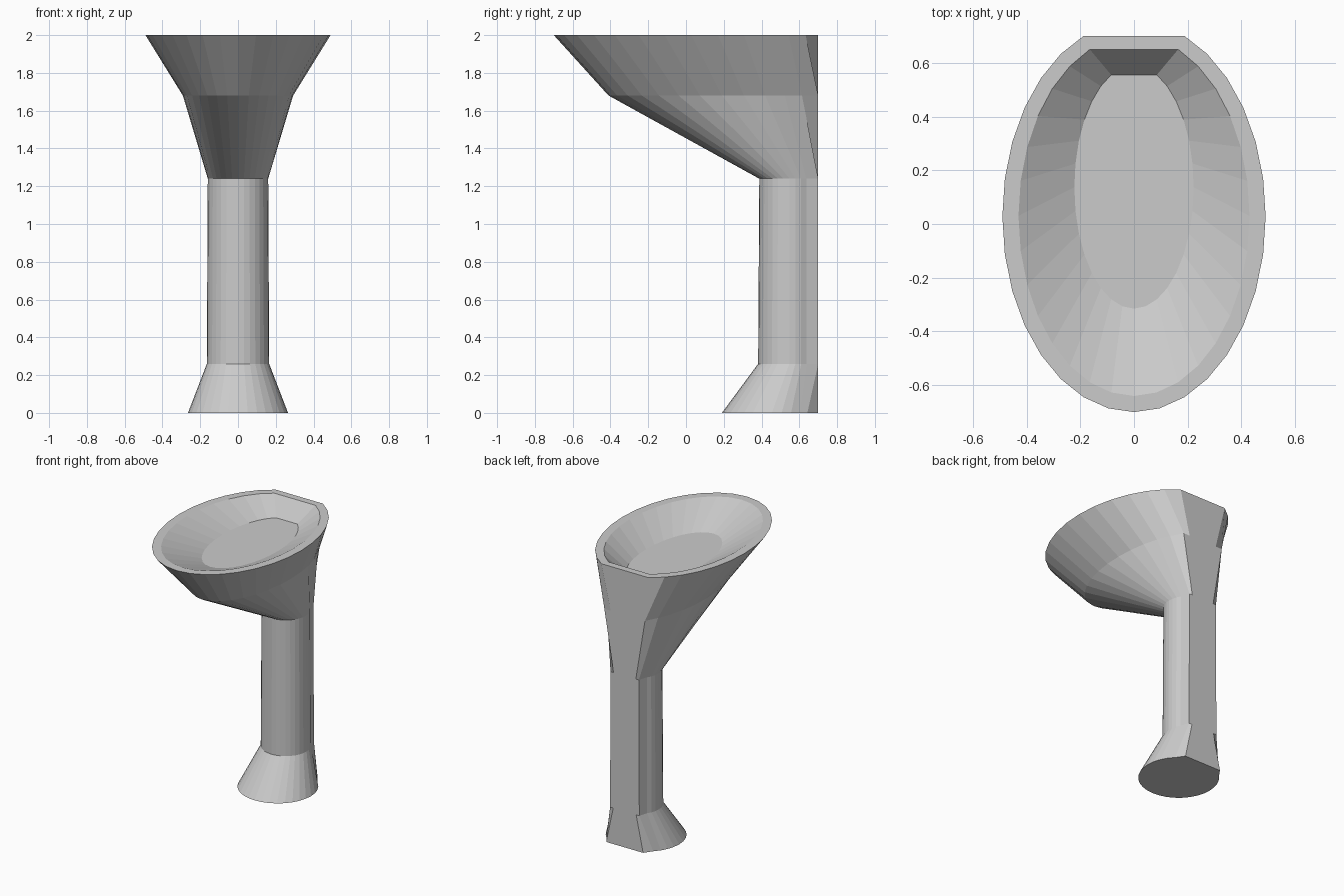
import bpy, bmesh
from math import sin, cos, tau

if "Cube" in bpy.data.objects:
    bpy.data.objects.remove(bpy.data.objects["Cube"])

SIDES = 32


def ring(bm, z, half_width, front, half_depth, back, flat):
    """Ellipse ring; the rear points up to +-flat steps are moved to y = back."""
    cy = front + half_depth
    verts = []
    for i in range(SIDES):
        a = tau * i / SIDES
        on_flat = min(i, SIDES - i) <= flat
        y = back if on_flat else min(back, cy + half_depth * cos(a))
        verts.append(bm.verts.new((half_width * sin(a), y, z)))
    return verts


# z, half width, front y, half depth, back y, steps flattened at the rear
sections = [
    (0.00, 0.265, 0.19, 0.265, 0.70, 3),     # foot
    (0.26, 0.165, 0.382, 0.165, 0.70, 4),    # column bottom
    (1.24, 0.160, 0.388, 0.160, 0.70, 4),    # column top
    (1.68, 0.292, -0.41, 0.600, 0.70, 3),    # bowl belly
    (2.00, 0.490, -0.70, 0.728, 0.70, 2),    # outer rim
    (2.00, 0.430, -0.64, 0.670, 0.65, 2),    # inner rim
    (1.88, 0.222, -0.315, 0.452, 0.555, 2),  # basin floor
]

bm = bmesh.new()
rings = [ring(bm, *s) for s in sections]

# Walls between successive rings
for lo, hi in zip(rings, rings[1:]):
    for i in range(SIDES):
        j = (i + 1) % SIDES
        bm.faces.new((lo[i], lo[j], hi[j], hi[i]))

# Foot underside and basin floor
bm.faces.new(rings[0])
bm.faces.new(rings[-1])
bmesh.ops.recalc_face_normals(bm, faces=bm.faces)

mesh = bpy.data.meshes.new("pedestal_basin")
bm.to_mesh(mesh)
bm.free()
obj = bpy.data.objects.new("pedestal_basin", mesh)
bpy.context.collection.objects.link(obj)
